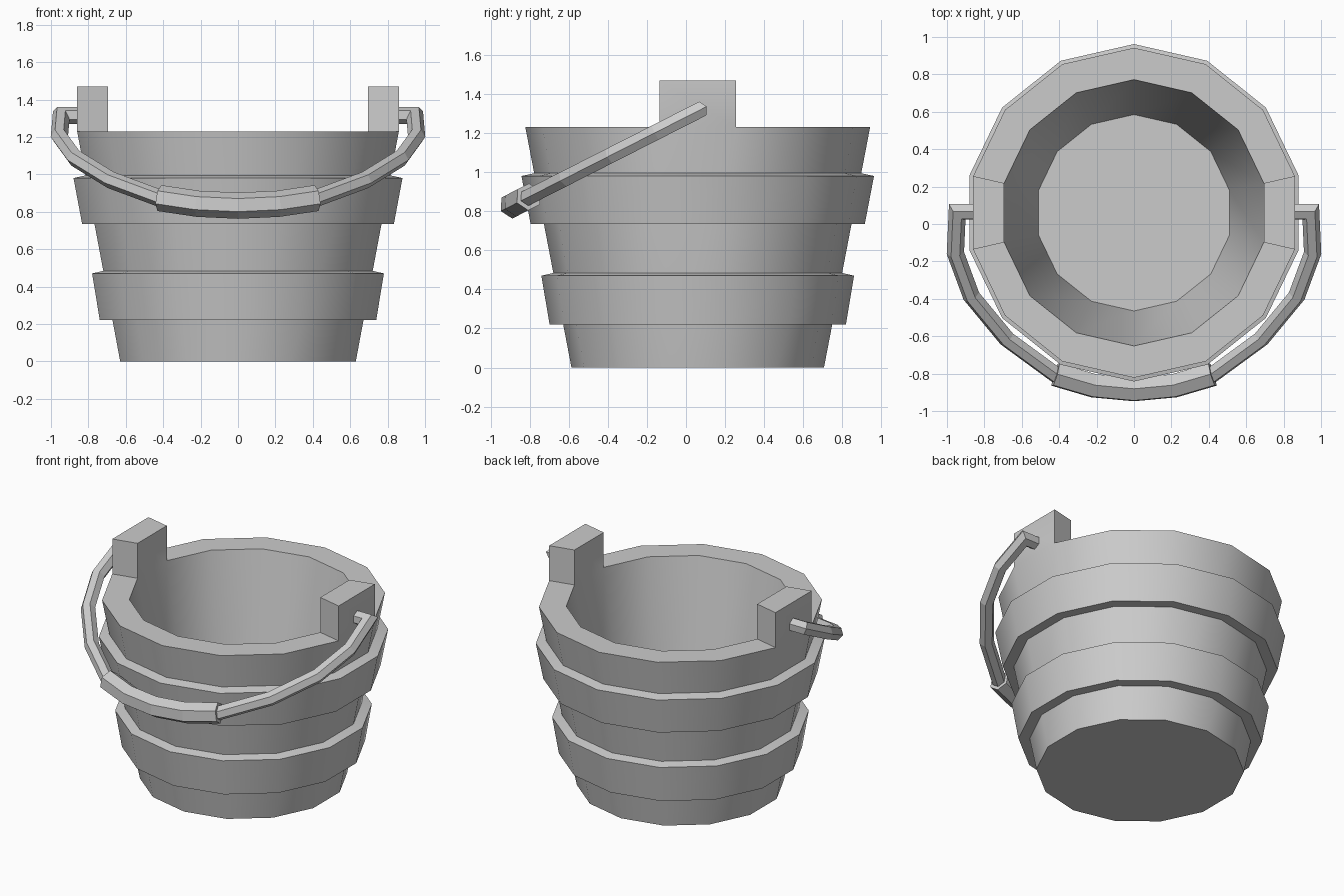
import bpy, bmesh, math
from mathutils import Vector

if "Cube" in bpy.data.objects:
    bpy.data.objects.remove(bpy.data.objects["Cube"])

SIDES = 14
CY = 0.06            # bucket axis sits slightly behind the origin


def finish(bm, name, smooth):
    bmesh.ops.recalc_face_normals(bm, faces=bm.faces[:])
    me = bpy.data.meshes.new(name)
    bm.to_mesh(me)
    bm.free()
    ob = bpy.data.objects.new(name, me)
    bpy.context.collection.objects.link(ob)
    if smooth:
        bpy.ops.object.select_all(action='DESELECT')
        ob.select_set(True)
        bpy.context.view_layer.objects.active = ob
        bpy.ops.object.shade_smooth_by_angle(angle=math.radians(30))
    return ob


def skin(bm, rings, closed=False):
    n = len(rings[0])
    pairs = list(zip(rings, rings[1:])) + ([(rings[-1], rings[0])] if closed else [])
    for a, b in pairs:
        for i in range(n):
            j = (i + 1) % n
            bm.faces.new((a[i], a[j], b[j], b[i]))
    if not closed:
        bm.faces.new(rings[0])
        bm.faces.new(rings[-1])


def lathe(bm, profile, closed=False):
    rings = []
    for r, z in profile:
        angles = [math.pi / 2 + 2 * math.pi * k / SIDES for k in range(SIDES)]
        rings.append([bm.verts.new((r * math.cos(a), CY + r * math.sin(a), z)) for a in angles])
    skin(bm, rings, closed)


def body_radius(z):
    return 0.646 + 0.236 * z / 1.23


# Bucket: tapered wall, rim, hollow inside; two rim faces raised as ears
bm = bmesh.new()
lathe(bm, [(body_radius(0), 0), (body_radius(1.23), 1.23), (0.712, 1.23), (0.525, 0.25)])
bm.normal_update()
ears = [f for f in bm.faces
        if f.calc_center_median().z > 1.22 and abs(f.calc_center_median().y - CY) < 0.05]
res = bmesh.ops.extrude_discrete_faces(bm, faces=ears)
bmesh.ops.translate(bm, vec=(0, 0, 0.24), verts=list({v for f in res['faces'] for v in f.verts}))
finish(bm, "bucket_body", True)

# Hoops around the wall
for name, r0, z0, r1, z1 in (("lower_hoop", 0.758, 0.22, 0.80, 0.47),
                             ("upper_hoop", 0.855, 0.735, 0.902, 0.98)):
    bm = bmesh.new()
    lathe(bm, [(r0, z0), (r1, z1), (body_radius(z1) - 0.01, z1 + 0.017),
               (body_radius(z0) - 0.03, z0)], True)
    finish(bm, name, True)


# Handle: hexagonal mitred sweep in a tilted plane
def handle_point(x, y):
    return Vector((x, y, 1.315 + 0.508 * (y - 0.065)))


NORMAL = Vector((0, -0.508, 1)).normalized()


def sweep(name, half, radius):
    pts = [handle_point(x, y) for x, y in half]
    pts += [handle_point(-x, y) for x, y in reversed(half[:-1])]
    bm = bmesh.new()
    rings = []
    for i, p in enumerate(pts):
        d0 = (p - pts[max(i - 1, 0)]).normalized()
        d1 = (pts[min(i + 1, len(pts) - 1)] - p).normalized()
        d0, d1 = (d1 if i == 0 else d0), (d0 if i == len(pts) - 1 else d1)
        t = (d0 + d1).normalized()
        side = NORMAL.cross(t) / t.dot(d0)
        rings.append([bm.verts.new(p + radius * (side * math.cos(a) + NORMAL * math.sin(a)))
                      for a in (math.pi / 3 * k for k in range(6))])
    skin(bm, rings)
    finish(bm, name, False)


arc = [(0.42, -0.805), (0.215, -0.865), (0, -0.885)]
sweep("handle_bail", [(0.82, 0.065), (0.945, 0.065), (0.955, -0.155), (0.87, -0.385),
                      (0.68, -0.615)] + arc, 0.046)
sweep("handle_grip", arc, 0.07)
